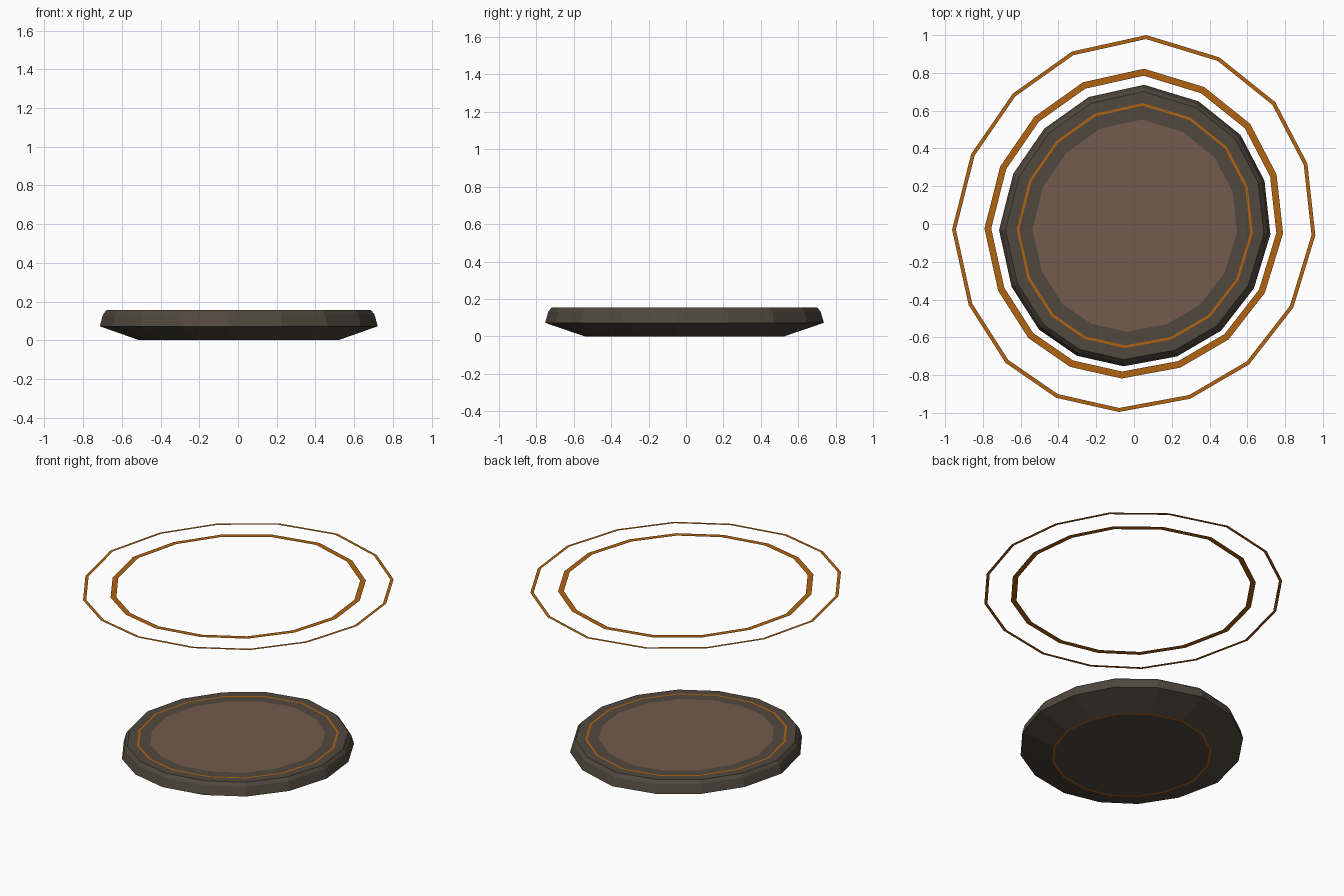
import bpy, bmesh

if "Cube" in bpy.data.objects:
    bpy.data.objects.remove(bpy.data.objects["Cube"])

# Slightly irregular 16-sided outline shared by every part
OUTLINE = [(0.065, 1.0), (0.452, 0.882), (0.748, 0.645), (0.918, 0.32),
           (0.96, -0.06), (0.843, -0.443), (0.61, -0.743), (0.298, -0.925),
           (-0.08, -0.995), (-0.412, -0.92), (-0.68, -0.735), (-0.875, -0.43),
           (-0.963, -0.03), (-0.862, 0.37), (-0.642, 0.69), (-0.328, 0.913)]
N = len(OUTLINE)


def material(name, rgb):
    m = bpy.data.materials.new(name)
    m.diffuse_color = (*rgb, 1.0)
    m.use_nodes = True
    m.node_tree.nodes["Principled BSDF"].inputs["Base Color"].default_value = m.diffuse_color
    return m


GREY = material("dark warm grey", (0.082, 0.066, 0.050))
ORANGE = material("amber", (0.440, 0.125, 0.006))
BROWN = material("dull brown", (0.175, 0.104, 0.073))


def loft(name, loops, bands, mats, offset=(0, 0), start_cap=None, end_cap=None):
    """Join scaled outlines (scale, z) with one material index per band."""
    bm = bmesh.new()
    rings = [[bm.verts.new((x * s + offset[0], y * s + offset[1], z))
              for x, y in OUTLINE] for s, z in loops]
    for a, b, mi in zip(rings, rings[1:], bands):
        for i in range(N):
            j = (i + 1) % N
            # outline runs clockwise, so this order faces outwards / up
            f = bm.faces.new((a[i], b[i], b[j], a[j]))
            f.material_index = mi
    if start_cap is not None:
        bm.faces.new(rings[0]).material_index = start_cap
    if end_cap is not None:
        bm.faces.new(rings[-1][::-1]).material_index = end_cap
    bm.normal_update()
    me = bpy.data.meshes.new(name)
    bm.to_mesh(me)
    bm.free()
    for m in mats:
        me.materials.append(m)
    ob = bpy.data.objects.new(name, me)
    bpy.context.collection.objects.link(ob)
    return ob


# Base disc: underside line, flared sides, bevelled rim, top line, centre panel
loft("base_disc",
     [(0.520, 0.0), (0.535, 0.0), (0.747, 0.072), (0.730, 0.132),
      (0.711, 0.155), (0.650, 0.155), (0.636, 0.155), (0.563, 0.155)],
     [1, 0, 0, 0, 0, 1, 0], [GREY, ORANGE, BROWN],
     offset=(0.005, -0.01), start_cap=0, end_cap=2)

# Two flat floating rings
for name, outer, inner in (("floating_outer_ring", 1.0, 0.979),
                           ("floating_inner_ring", 0.822, 0.785)):
    loft(name, [(outer, 1.2), (inner, 1.2)], [0], [ORANGE])
